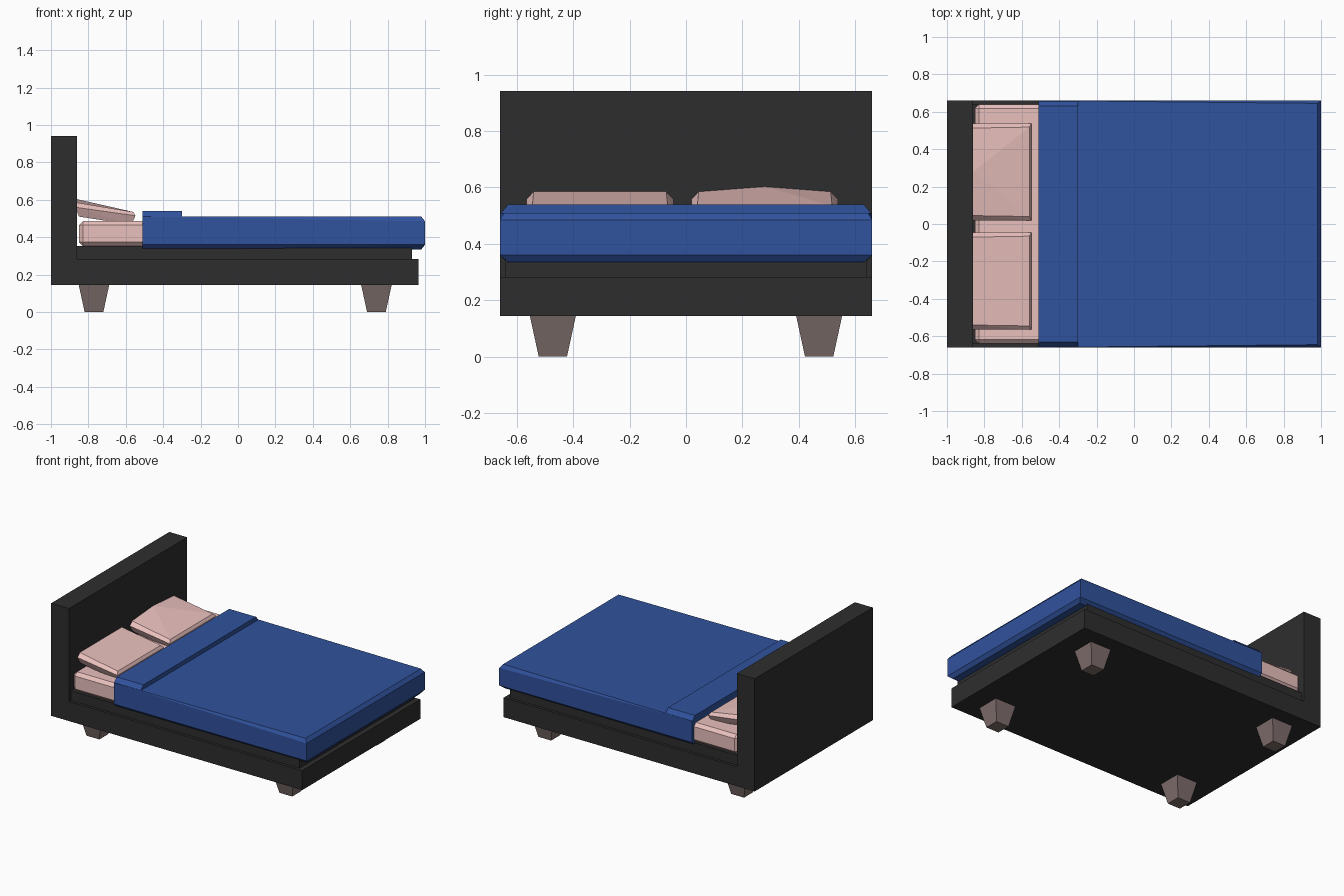
import bpy, bmesh, math

if "Cube" in bpy.data.objects:
    bpy.data.objects.remove(bpy.data.objects["Cube"])


def material(name, rgb):
    m = bpy.data.materials.new(name)
    m.diffuse_color = (*rgb, 1)
    m.use_nodes = True
    m.node_tree.nodes["Principled BSDF"].inputs["Base Color"].default_value = m.diffuse_color
    return m


DARK = material("dark_frame", (0.027, 0.027, 0.027))
BLUE = material("blue_cover", (0.03, 0.085, 0.34))
PINK = material("pink_linen", (0.82, 0.53, 0.51))
WOOD = material("leg_wood", (0.21, 0.155, 0.15))


def finish(name, bm, mat):
    bmesh.ops.recalc_face_normals(bm, faces=bm.faces)
    mesh = bpy.data.meshes.new(name)
    bm.to_mesh(mesh)
    bm.free()
    mesh.materials.append(mat)
    ob = bpy.data.objects.new(name, mesh)
    bpy.context.collection.objects.link(ob)
    return ob


def hull(name, points, mat):
    """Faceted solid wrapped around a few corner points."""
    bm = bmesh.new()
    for p in points:
        bm.verts.new(p)
    res = bmesh.ops.convex_hull(bm, input=bm.verts)
    loose = [v for v in bm.verts if not v.link_faces]
    bmesh.ops.delete(bm, geom=loose, context='VERTS')
    bmesh.ops.dissolve_limit(bm, angle_limit=math.radians(0.5),
                             verts=bm.verts, edges=bm.edges)
    return finish(name, bm, mat)


def mirrored(points):
    return [(x, s * y, z) for x, y, z in points for s in (1, -1)]


def box(name, x0, x1, half_y, z0, z1, mat):
    return hull(name, mirrored([(x, half_y, z) for x in (x0, x1) for z in (z0, z1)]), mat)


# Frame: L profile of base and headboard
bm = bmesh.new()
profile = [(-1, 0.145), (0.965, 0.145), (0.965, 0.283), (-0.86, 0.283), (-0.86, 0.942), (-1, 0.942)]
face = bm.faces.new([bm.verts.new((x, -0.66, z)) for x, z in profile])
side = bmesh.ops.extrude_face_region(bm, geom=[face])
bmesh.ops.translate(bm, vec=(0, 1.32, 0),
                    verts=[g for g in side["geom"] if isinstance(g, bmesh.types.BMVert)])
finish("frame_and_headboard", bm, DARK)

# Platform under the mattress
box("platform", -0.86, 0.93, 0.64, 0.283, 0.352, DARK)

# Mattress with chamfered edges
mattress = box("mattress", -0.85, 0.93, 0.64, 0.352, 0.487, PINK)
bev = mattress.modifiers.new("chamfer", 'BEVEL')
bev.width = 0.022
bev.segments = 1

# Blanket and its folded-back edge
hull("blanket", mirrored([(-0.51, 0.63, 0.33), (-0.51, 0.66, 0.36), (-0.51, 0.66, 0.51),
                          (0.98, 0.645, 0.51), (0.98, 0.63, 0.335),
                          (1, 0.66, 0.36), (1, 0.66, 0.485)]), BLUE)
hull("blanket_fold", mirrored([(x, y, z) for x in (-0.51, -0.30)
                               for y, z in ((0.66, 0.505), (0.63, 0.54))]), BLUE)


# Pillows leaning against the headboard
def pillow(name, y0, y1, peak):
    pts = []
    for a, b in ((y0, 1), (y1, -1)):
        for x, z, inset in ((-0.85, 0.51, 0.025), (-0.87, 0.56, 0), (-0.86, 0.585, 0.025),
                            (-0.57, 0.467, 0.025), (-0.548, 0.515, 0), (-0.56, 0.535, 0.02)):
            pts.append((x, a + b * inset, z))
    pts.append((-0.86, (y0 + y1) / 2, peak))
    hull(name, pts, PINK)


pillow("pillow_right", -0.565, -0.045, 0.585)
pillow("pillow_left", 0.02, 0.538, 0.603)

# Tapered square legs
for cx, end in ((-0.77, "head"), (0.74, "foot")):
    for cy, sd in ((-0.472, "front"), (0.472, "back")):
        pts = [(cx + i * r, cy + j * r, z) for r, z in ((0.05, 0), (0.082, 0.147))
               for i in (-1, 1) for j in (-1, 1)]
        hull(f"leg_{sd}_{end}", pts, WOOD)
